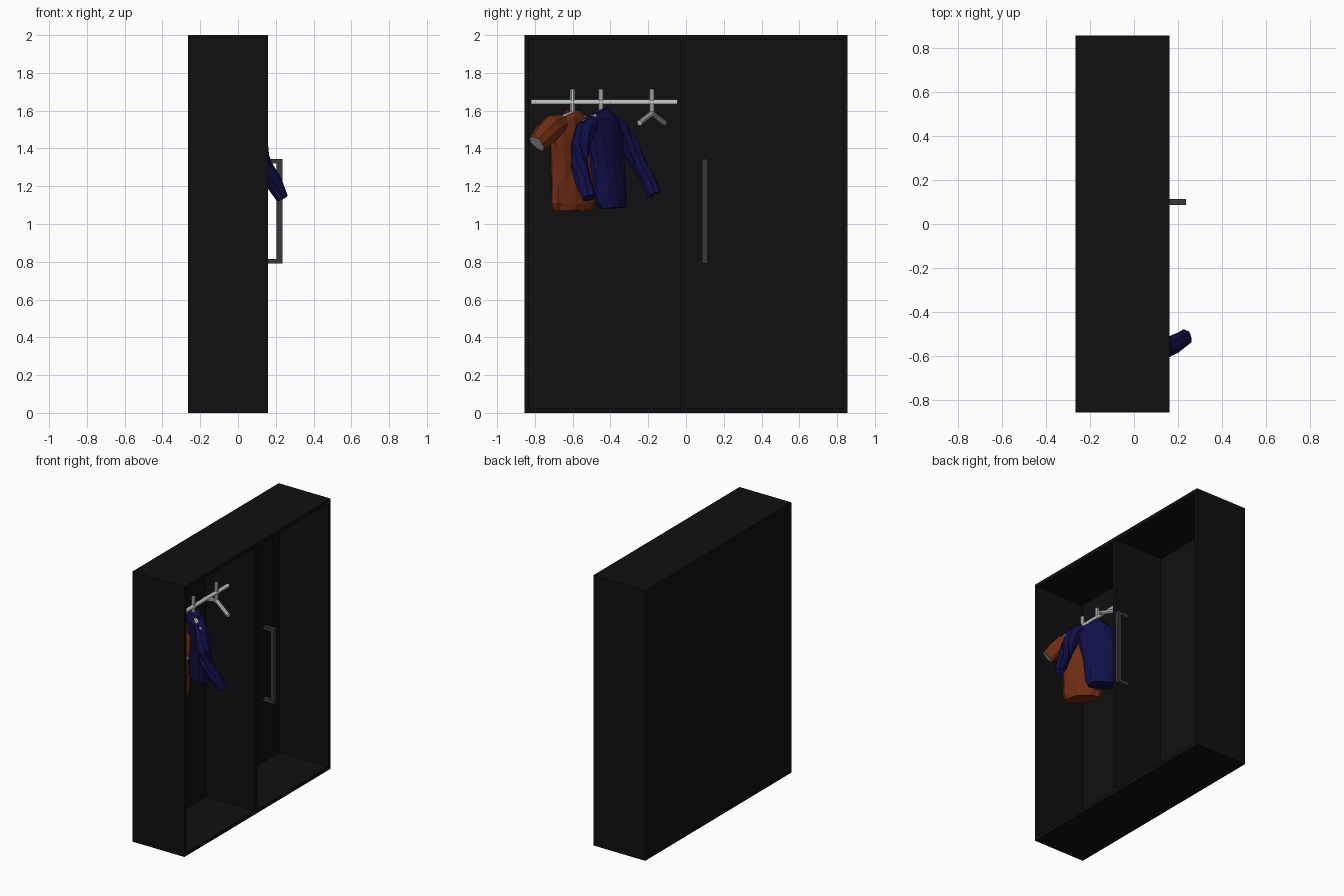
import bpy, bmesh, math, random
from mathutils import Vector

if "Cube" in bpy.data.objects:
    bpy.data.objects.remove(bpy.data.objects["Cube"])

random.seed(4)


def material(name, rgb):
    m = bpy.data.materials.new(name)
    m.diffuse_color = (*rgb, 1)
    m.use_nodes = True
    m.node_tree.nodes["Principled BSDF"].inputs["Base Color"].default_value = m.diffuse_color
    return m


BLACK = material("black_panel", (0.005, 0.005, 0.005))
GREY = material("dark_grey_handle", (0.04, 0.04, 0.04))
WHITE = material("pale_grey_metal", (0.55, 0.55, 0.55))
BLUE = material("navy_cloth", (0.005, 0.005, 0.065))
RUST = material("rust_cloth", (0.15, 0.025, 0.006))


def finish(bm, name, *mats):
    bmesh.ops.recalc_face_normals(bm, faces=bm.faces)
    me = bpy.data.meshes.new(name)
    bm.to_mesh(me)
    bm.free()
    ob = bpy.data.objects.new(name, me)
    for m in mats:
        me.materials.append(m)
    bpy.context.collection.objects.link(ob)
    return ob


def add_box(bm, lo, hi):
    verts = bmesh.ops.create_cube(bm, size=1)["verts"]
    for v in verts:
        v.co = Vector([(a + b) / 2 + c * (b - a) for a, b, c in zip(lo, hi, v.co)])


def box(name, lo, hi, mat):
    bm = bmesh.new()
    add_box(bm, lo, hi)
    return finish(bm, name, mat)


def loft(bm, rings, jitter=0.0):
    """Skin a list of rings and cap both ends; returns the last cap."""
    loops = []
    for i, ring in enumerate(rings):
        loops.append([bm.verts.new(Vector(p) + Vector(
            [random.uniform(-jitter, jitter) for _ in range(3)])) for p in ring])
    n = len(loops[0])
    for a, b in zip(loops, loops[1:]):
        for k in range(n):
            quad = [a[k], a[(k + 1) % n], b[(k + 1) % n], b[k]]
            if jitter:
                s = random.choice((0, 1))
                q = quad[s:] + quad[:s]
                bm.faces.new(q[:3])
                bm.faces.new((q[0], q[2], q[3]))
            else:
                bm.faces.new(quad)
    bm.faces.new(loops[0])
    return bm.faces.new(loops[-1])


def tube(bm, points, radii, sides=8, jitter=0.0):
    pts = [Vector(p) for p in points]
    rings = []
    for i, p in enumerate(pts):
        t = (pts[min(i + 1, len(pts) - 1)] - pts[max(i - 1, 0)]).normalized()
        ref = Vector((1, 0, 0)) if abs(t.z) > 0.95 else Vector((0, 0, 1))
        e1 = t.cross(ref).normalized()
        e2 = t.cross(e1)
        rings.append([p + radii[i] * (e1 * math.cos(a) + e2 * math.sin(a))
                      for a in (2 * math.pi * (k + 0.5) / sides for k in range(sides))])
    return loft(bm, rings, jitter)


# Cabinet shell, open towards +x, with a full-depth divider
X0, X1, Y, T = -0.265, 0.16, 0.855, 0.025
box("back_panel", (X0, -Y, 0), (X0 + T, Y, 2), BLACK)
box("bottom_panel", (X0 + T, -Y + T, 0), (X1, Y - T, T), BLACK)
box("top_panel", (X0 + T, -Y + T, 2 - T), (X1, Y - T, 2), BLACK)
for label, y in (("near", -Y), ("far", Y - T)):
    box(label + "_side_panel", (X0 + T, y, 0), (X1, y + T, 2), BLACK)
box("divider", (X0 + T, -0.03, T), (X1, 0.0, 2 - T), BLACK)

# Pull handle: grip and two posts
bm = bmesh.new()
add_box(bm, (0.205, 0.086, 0.79), (0.235, 0.114, 1.345))
for z in (0.79, 1.32):
    add_box(bm, (0.145, 0.086, z), (0.205, 0.114, z + 0.025))
finish(bm, "handle", GREY)

# Hanging rod
RX = -0.05
bm = bmesh.new()
tube(bm, [(RX, -0.82, 1.645), (RX, -0.045, 1.645)], [0.014] * 2, 12)
finish(bm, "hanging_rod", WHITE)


def along(center, d, u, v, z):
    """Point u along a hanger direction and v across it."""
    return Vector((center[0] + u * d.x - v * d.y, center[1] + u * d.y + v * d.x, z))


# Hangers: upright stem with two sloping arms
HANGERS = [((RX, -0.60), Vector((0.62, -0.78))),
           ((RX, -0.45), Vector((0.80, -0.60))),
           ((RX, -0.18), Vector((0.91, -0.41)))]
for i, (c, d) in enumerate(HANGERS):
    bm = bmesh.new()
    tube(bm, [(*c, 1.57), (*c, 1.715)], [0.014] * 2)
    for s in (-1, 1):
        tube(bm, [along(c, d, 0, 0, 1.585), along(c, d, s * 0.16, 0, 1.535)], [0.015] * 2)
    finish(bm, "hanger_%d" % (i + 1), WHITE)


def torso(bm, c, d, rows, shift, sides=14):
    """Rows of height, half width and half depth; the hem drifts by shift."""
    rings = []
    top = rows[-1][0]
    for z, w, h in rows:
        f = (top - z) / (top - rows[0][0])
        cc = (c[0], c[1] + shift * f)
        ring = []
        for k in range(sides):
            a = 2 * math.pi * k / sides
            drop = 0.035 * abs(math.cos(a)) if z > 1.5 else 0
            ring.append(along(cc, d, w * math.cos(a), h * math.sin(a), z - drop))
        rings.append(ring)
    loft(bm, rings, 0.006)


# Short-sleeved shirt
c, d = HANGERS[0]
bm = bmesh.new()
torso(bm, c, d, [(1.07, 0.125, 0.055), (1.11, 0.14, 0.065), (1.2, 0.14, 0.06),
                 (1.3, 0.145, 0.06), (1.4, 0.15, 0.06), (1.49, 0.155, 0.06),
                 (1.57, 0.13, 0.052), (1.61, 0.055, 0.04)], 0.0)
for s in (-1, 1):
    cap = tube(bm, [along(c, d, s * u, 0, z) for u, z in
                    ((0.07, 1.535), (0.13, 1.515), (0.19, 1.47), (0.245, 1.425))],
               [0.045, 0.066, 0.062, 0.048], 9, 0.005)
    # pale lining inside the sleeve opening
    bmesh.ops.inset_region(bm, faces=[cap], thickness=0.006)
    cap.material_index = 1
finish(bm, "short_sleeved_shirt", RUST, WHITE)

# Long-sleeved shirt
c, d = HANGERS[1]
c = (c[0], c[1] + 0.005)
bm = bmesh.new()
torso(bm, c, d, [(1.085, 0.10, 0.055), (1.12, 0.115, 0.06), (1.2, 0.12, 0.06),
                 (1.3, 0.125, 0.06), (1.4, 0.135, 0.062), (1.49, 0.15, 0.062),
                 (1.57, 0.13, 0.055), (1.6, 0.065, 0.045), (1.62, 0.055, 0.04)], 0.055)
SLEEVES = [
    [(0.03, -0.49, 1.54), (0.08, -0.535, 1.5), (0.11, -0.56, 1.41),
     (0.14, -0.565, 1.31), (0.19, -0.54, 1.22), (0.235, -0.515, 1.14)],
    [(-0.11, -0.39, 1.54), (-0.15, -0.345, 1.49), (-0.165, -0.295, 1.41),
     (-0.165, -0.25, 1.32), (-0.155, -0.205, 1.24), (-0.14, -0.165, 1.16)]]
for path in SLEEVES:
    tube(bm, path, [0.042, 0.055, 0.05, 0.044, 0.042, 0.036], 8, 0.005)
# button band down the front
add_box(bm, (0, 0, 0), (0.01, 0.01, 0.01))
bm.verts.ensure_lookup_table()
for v in bm.verts[-8:]:
    side, out, up = v.co.x > 0.005, v.co.y > 0.005, v.co.z > 0.005
    cc = (c[0], c[1] + (0.005 if up else 0.05))
    v.co = along(cc, d, 0.012 if side else -0.012,
                 -0.068 if not out else -0.055, 1.55 if up else 1.1)
finish(bm, "long_sleeved_shirt", BLUE)
